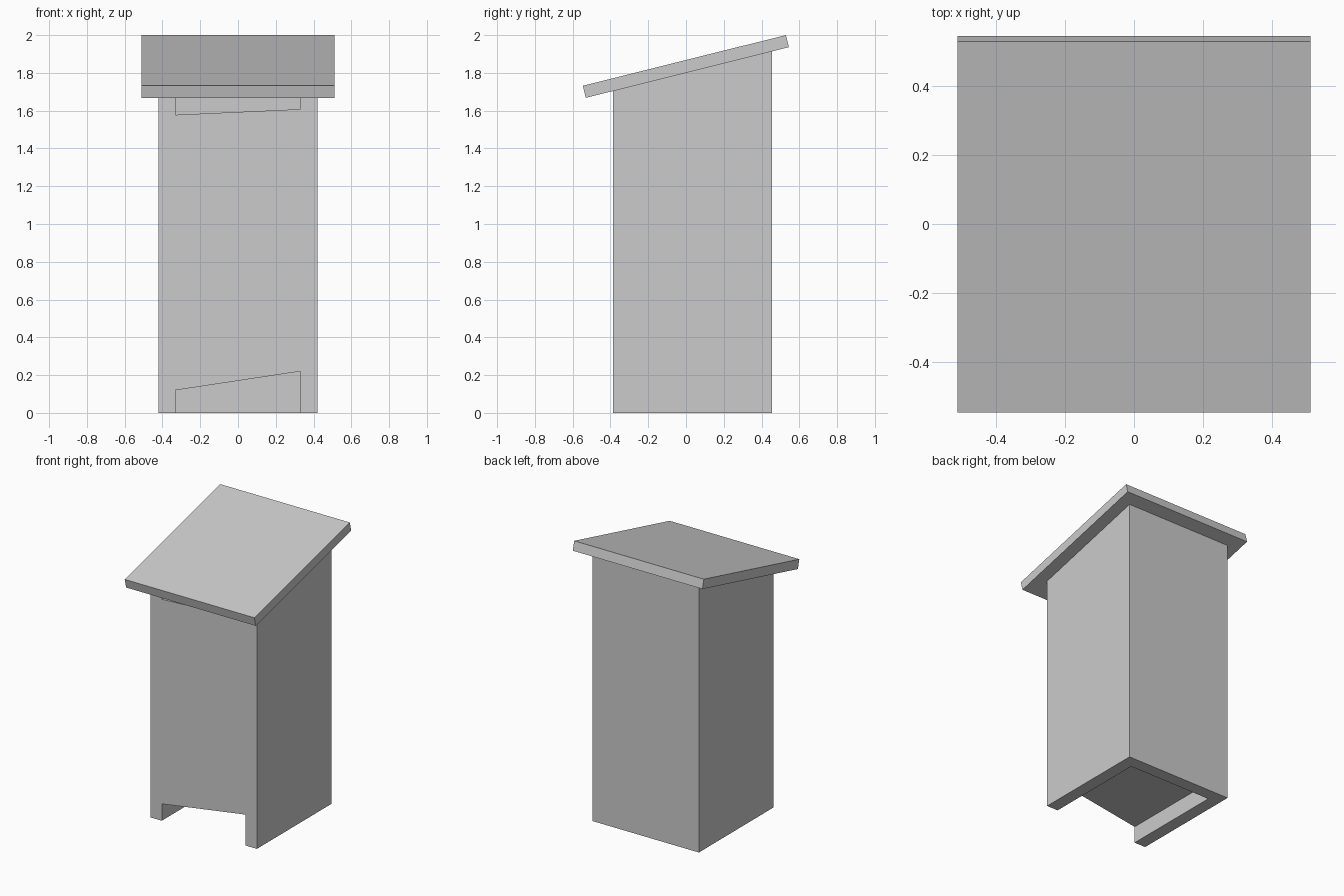
import bpy
import bmesh
from mathutils import Vector

cube = bpy.data.objects.get("Cube")
if cube:
    bpy.data.objects.remove(cube, do_unlink=True)

# One plain grey for the whole shelter
grey = bpy.data.materials.new("plain_grey")
grey.use_nodes = True
colour = (0.6, 0.6, 0.6, 1)
grey.diffuse_color = colour
grey.node_tree.nodes["Principled BSDF"].inputs["Base Color"].default_value = colour


def prism(name, profile, axis, start, end):
    """Extrude a closed profile along x (profile is y,z) or y (profile is x,z)."""
    def place(a, b):
        return (start, a, b) if axis == "x" else (a, start, b)
    bm = bmesh.new()
    face = bm.faces.new([bm.verts.new(place(a, b)) for a, b in profile])
    result = bmesh.ops.extrude_face_region(bm, geom=[face])
    verts = [v for v in result["geom"] if isinstance(v, bmesh.types.BMVert)]
    shift = Vector((1, 0, 0) if axis == "x" else (0, 1, 0)) * (end - start)
    bmesh.ops.translate(bm, verts=verts, vec=shift)
    bmesh.ops.recalc_face_normals(bm, faces=bm.faces[:])
    mesh = bpy.data.meshes.new(name)
    bm.to_mesh(mesh)
    bm.free()
    mesh.materials.append(grey)
    obj = bpy.data.objects.new(name, mesh)
    bpy.context.collection.objects.link(obj)
    return obj


front, back, half_width, wall = -0.387, 0.455, 0.42, 0.09
inner = half_width - wall

# Body with a top that follows the roof slope
body = prism("body", [(front, 0), (back, 0), (back, 1.914), (front, 1.704)],
             "x", -half_width, half_width)

# Slanted recesses under the roof and at the base, open to the front
recesses = {
    "base_recess": [(-inner, -0.1), (inner, -0.1), (inner, 0.22), (-inner, 0.12)],
    "top_recess": [(-inner, 1.578), (inner, 1.608), (inner, 2.1), (-inner, 2.1)],
}
for name, profile in recesses.items():
    cutter = prism(name, profile, "y", front - 0.1, back - wall)
    cutter.hide_render = True
    cutter.hide_viewport = True
    cutter.display_type = "WIRE"
    cut = body.modifiers.new(name, "BOOLEAN")
    cut.operation = "DIFFERENCE"
    cut.solver = "EXACT"
    cut.object = cutter

# Bake the cuts, then drop the cutters
bpy.context.view_layer.update()
evaluated = body.evaluated_get(bpy.context.evaluated_depsgraph_get())
body_mesh = bpy.data.meshes.new_from_object(evaluated)
body.modifiers.clear()
body.data = body_mesh
for name in recesses:
    bpy.data.objects.remove(bpy.data.objects[name], do_unlink=True)

# Sloping roof slab with an overhang all round
prism("roof", [(-0.53, 1.668), (0.545, 1.936), (0.529, 2.0), (-0.546, 1.732)],
      "x", -0.511, 0.511)
